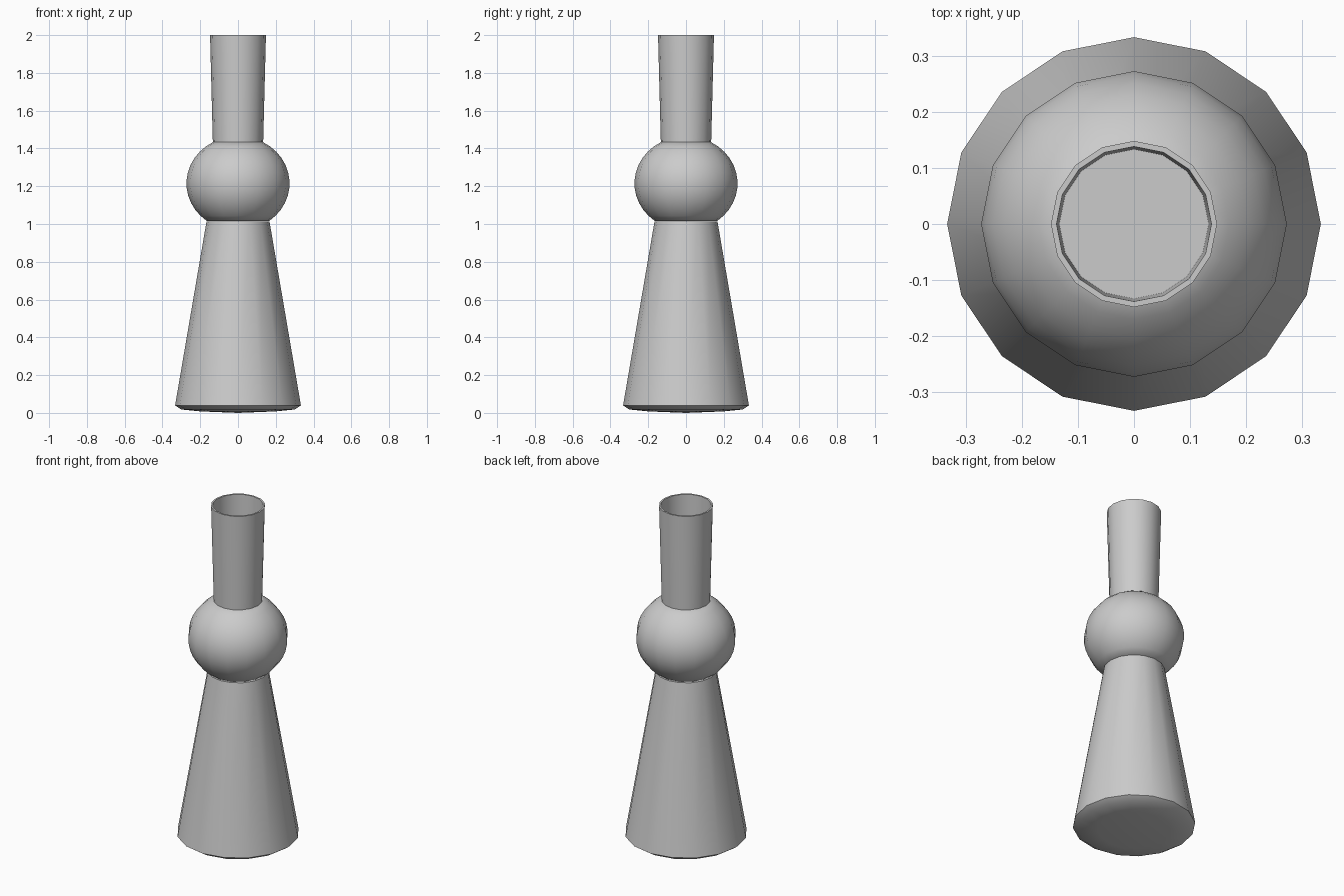
import bpy, bmesh, math

SIDES = 16

cube = bpy.data.objects.get("Cube")
if cube:
    bpy.data.objects.remove(cube, do_unlink=True)

grey = bpy.data.materials.new("plain grey")
grey.use_nodes = True
grey.diffuse_color = (0.6, 0.6, 0.6, 1)
grey.node_tree.nodes["Principled BSDF"].inputs["Base Color"].default_value = (0.6, 0.6, 0.6, 1)


def lathe(name, profile, angle):
    """Spin (radius, height) points around z; profile runs from bottom to top."""
    bm = bmesh.new()
    verts = [bm.verts.new((r, 0, z)) for r, z in profile]
    edges = [bm.edges.new(pair) for pair in zip(verts, verts[1:])]
    bmesh.ops.spin(bm, geom=verts + edges, cent=(0, 0, 0), axis=(0, 0, 1),
                   angle=math.tau, steps=SIDES, use_merge=False)
    bmesh.ops.remove_doubles(bm, verts=bm.verts, dist=0.0005)
    bmesh.ops.recalc_face_normals(bm, faces=bm.faces)
    mesh = bpy.data.meshes.new(name)
    bm.to_mesh(mesh)
    bm.free()
    mesh.materials.append(grey)
    obj = bpy.data.objects.new(name, mesh)
    bpy.context.collection.objects.link(obj)
    bpy.ops.object.select_all(action="DESELECT")
    obj.select_set(True)
    bpy.context.view_layer.objects.active = obj
    bpy.ops.object.shade_smooth_by_angle(angle=math.radians(angle))
    return obj


# Flared foot with a gently domed underside
lathe("tapered_base", [(0, 0), (0.2, 0.008), (0.3, 0.018), (0.333, 0.04),
                       (0.167, 1.012), (0, 1.012)], 60)

# Rounded bulb, cut flat where it meets the base and the neck
start, end = math.radians(-53), math.radians(61)
arc = [start + (end - start) * i / 12 for i in range(13)]
bulb = [(0.273 * math.cos(a), 1.215 + 0.25 * math.sin(a)) for a in arc]
lathe("round_bulb", [(0, bulb[0][1])] + bulb + [(0, bulb[-1][1])], 40)

# Slightly flaring neck with a thin rim and a recessed floor
lathe("hollow_neck", [(0, 1.42), (0.133, 1.42), (0.148, 2.0), (0.138, 2.0),
                      (0.133, 1.8), (0, 1.8)], 40)
